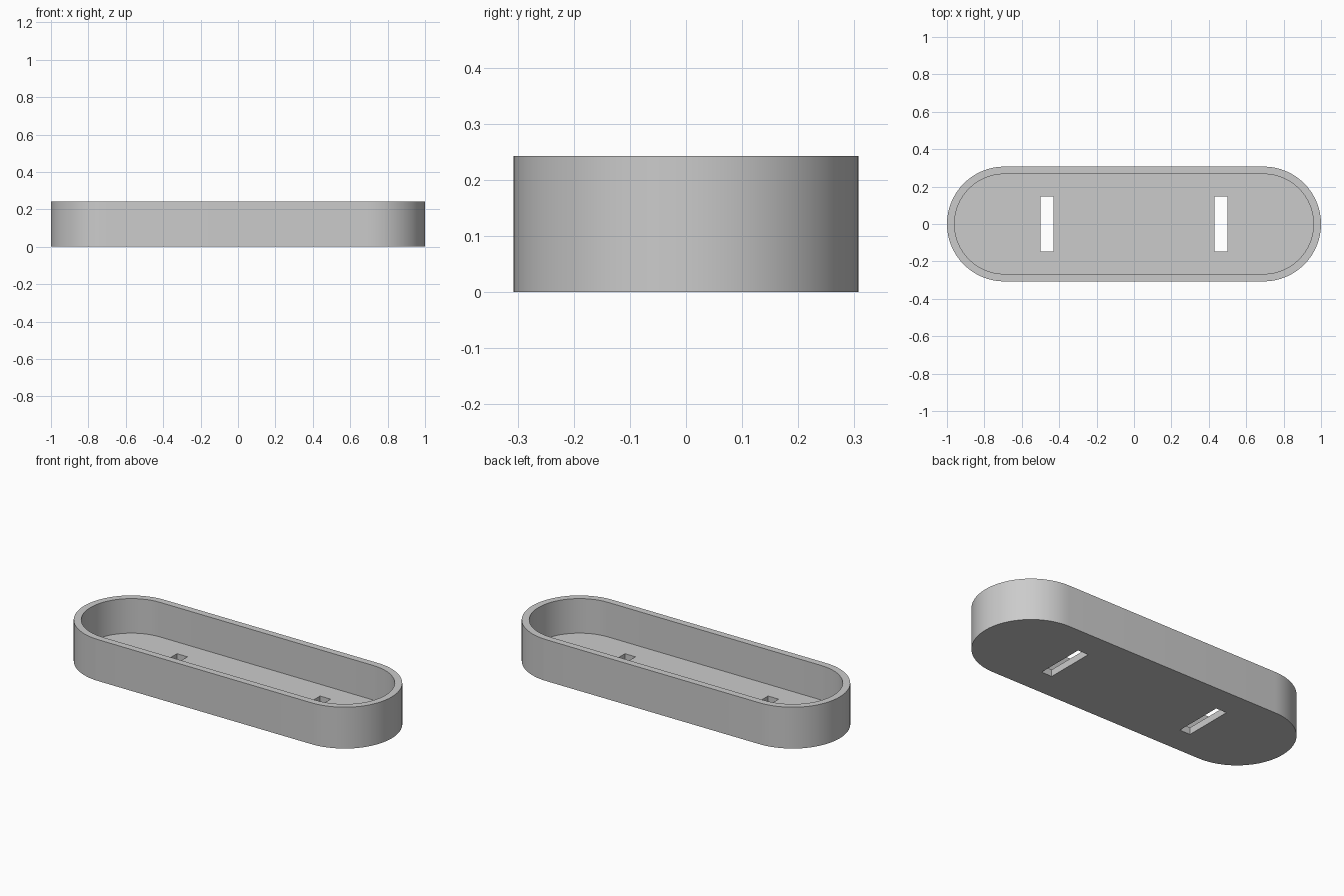
import bpy
import bmesh
from math import pi, sin, cos, radians

LENGTH, WIDTH, HEIGHT = 2.0, 0.614, 0.243
WALL, FLOOR = 0.04, 0.04
SEGMENTS = 32

cube = bpy.data.objects.get("Cube")
if cube:
    bpy.data.objects.remove(cube, do_unlink=True)

grey = bpy.data.materials.new("plain grey")
grey.use_nodes = True
colour = (0.6, 0.6, 0.6, 1.0)
grey.diffuse_color = colour
grey.node_tree.nodes["Principled BSDF"].inputs["Base Color"].default_value = colour


def stadium(inset):
    """Outline with straight sides and semicircular ends."""
    r = WIDTH / 2 - inset
    cx = LENGTH / 2 - WIDTH / 2
    points = []
    for side, start in ((1, -pi / 2), (-1, pi / 2)):
        for i in range(SEGMENTS + 1):
            a = start + pi * i / SEGMENTS
            points.append((side * cx + r * cos(a), r * sin(a)))
    return points


def prism(name, outline, z0, z1):
    """Closed solid made by extruding an outline upwards."""
    bm = bmesh.new()
    base = bm.faces.new([bm.verts.new((x, y, z0)) for x, y in outline])
    top = bmesh.ops.extrude_face_region(bm, geom=[base], use_keep_orig=True)
    verts = [v for v in top["geom"] if isinstance(v, bmesh.types.BMVert)]
    bmesh.ops.translate(bm, verts=verts, vec=(0, 0, z1 - z0))
    bmesh.ops.recalc_face_normals(bm, faces=bm.faces)
    mesh = bpy.data.meshes.new(name)
    bm.to_mesh(mesh)
    bm.free()
    mesh.materials.append(grey)
    obj = bpy.data.objects.new(name, mesh)
    bpy.context.collection.objects.link(obj)
    return obj


# Solid body, then the cavity and the two floor slots cut out of it
tray = prism("tray", stadium(0), 0, HEIGHT)
cutters = [prism("cavity_cutter", stadium(WALL), FLOOR, HEIGHT + 0.1)]
for side, label in ((1, "left"), (-1, "right")):
    x, hx, hy = side * 0.465, 0.034, 0.146
    outline = [(x - hx, -hy), (x + hx, -hy), (x + hx, hy), (x - hx, hy)]
    cutters.append(prism(label + "_slot_cutter", outline, -0.1, FLOOR + 0.1))

bpy.ops.object.select_all(action="DESELECT")
bpy.context.view_layer.objects.active = tray
tray.select_set(True)
for cutter in cutters:
    cutter.hide_render = True
    mod = tray.modifiers.new(cutter.name, "BOOLEAN")
    mod.operation = "DIFFERENCE"
    mod.solver = "EXACT"
    mod.object = cutter
    bpy.ops.object.modifier_apply(modifier=mod.name)
    bpy.data.objects.remove(cutter, do_unlink=True)

# Smooth rounded ends with crisp rims
bpy.ops.object.shade_smooth_by_angle(angle=radians(30))
